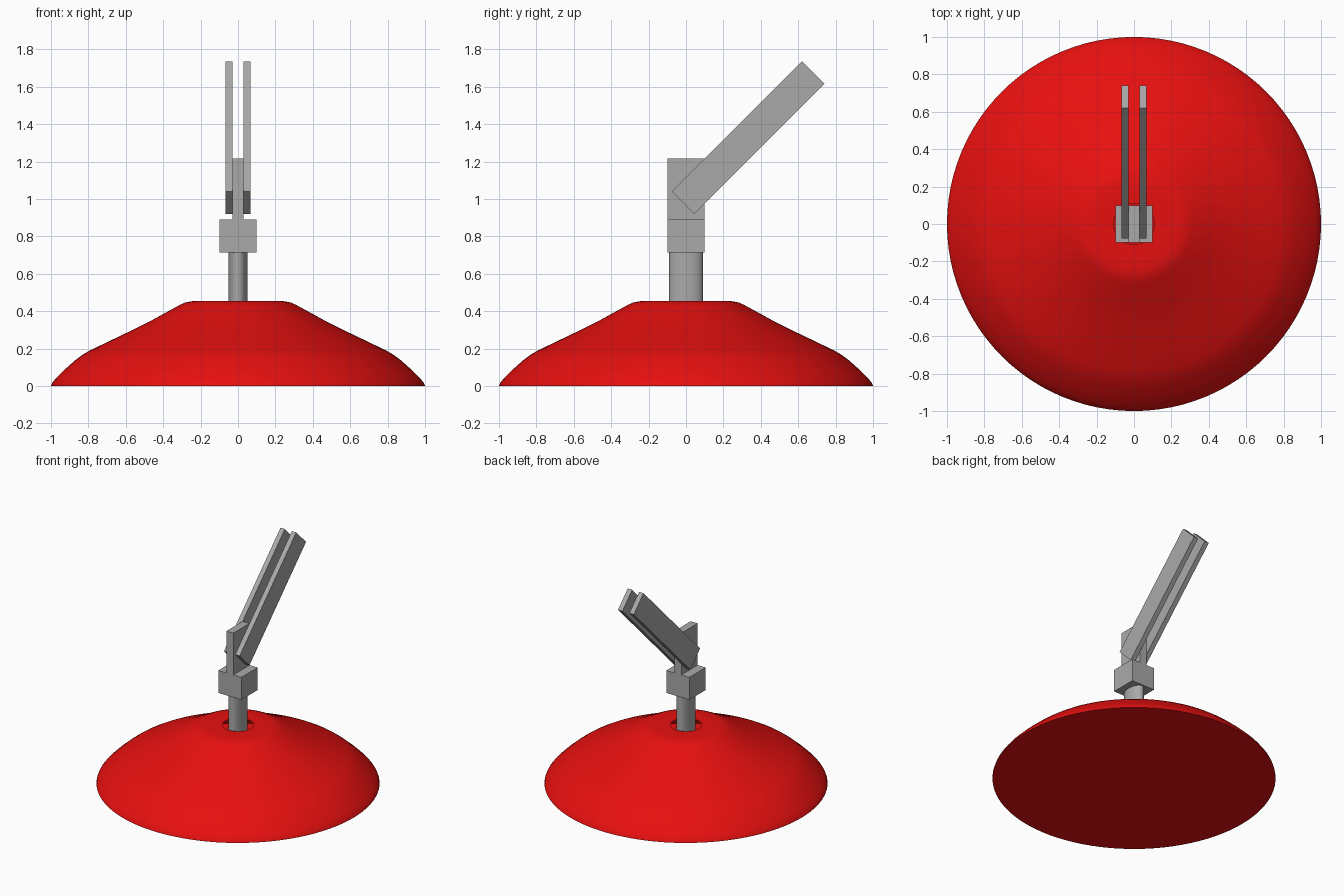
import bpy, bmesh, math
from mathutils import Matrix, Vector

if "Cube" in bpy.data.objects:
    bpy.data.objects.remove(bpy.data.objects["Cube"])


def material(name, color):
    m = bpy.data.materials.new(name)
    m.diffuse_color = (*color, 1)
    m.use_nodes = True
    m.node_tree.nodes["Principled BSDF"].inputs["Base Color"].default_value = m.diffuse_color
    return m


RED = material("red", (0.80, 0.005, 0.005))
GREY = material("grey", (0.40, 0.40, 0.40))


def finish(name, bm, mat, smooth=False):
    bmesh.ops.recalc_face_normals(bm, faces=bm.faces)
    me = bpy.data.meshes.new(name)
    bm.to_mesh(me)
    bm.free()
    me.materials.append(mat)
    ob = bpy.data.objects.new(name, me)
    bpy.context.collection.objects.link(ob)
    if smooth:
        bpy.ops.object.select_all(action='DESELECT')
        ob.select_set(True)
        bpy.context.view_layer.objects.active = ob
        bpy.ops.object.shade_smooth_by_angle(angle=math.radians(50))
    return ob


def box(name, center, size, tilt=0):
    bm = bmesh.new()
    bmesh.ops.create_cube(bm, size=1)
    mat = (Matrix.Translation(center) @ Matrix.Rotation(tilt, 4, 'X')
           @ Matrix.Diagonal((*size, 1)))
    bmesh.ops.transform(bm, matrix=mat, verts=bm.verts)
    return finish(name, bm, GREY)


# Hollow dome base with an opening on top and a flat closed underside
SEGMENTS = 96
profile = [(1.0, 0.0), (0.995, 0.014), (0.975, 0.04), (0.93, 0.085), (0.87, 0.138),
           (0.83, 0.168), (0.79, 0.191), (0.70, 0.234), (0.60, 0.282), (0.50, 0.331),
           (0.45, 0.357), (0.40, 0.385), (0.35, 0.412), (0.31, 0.434), (0.28, 0.447),
           (0.24, 0.454), (0.18, 0.455), (0.11, 0.455)]
bm = bmesh.new()
rings = []
for r, z in profile:
    rings.append([bm.verts.new((r * math.cos(2 * math.pi * i / SEGMENTS),
                                r * math.sin(2 * math.pi * i / SEGMENTS), z))
                  for i in range(SEGMENTS)])
for a, b in zip(rings, rings[1:]):
    for i in range(SEGMENTS):
        j = (i + 1) % SEGMENTS
        bm.faces.new((a[i], a[j], b[j], b[i]))
bm.faces.new(rings[0][::-1])
finish("dome_base", bm, RED, True)

# Oval stem rising through the opening
bm = bmesh.new()
bmesh.ops.create_cone(bm, cap_ends=True, segments=48, radius1=1, radius2=1, depth=1)
bmesh.ops.transform(bm, verts=bm.verts, matrix=Matrix.Translation((0, 0, 0.465))
                    @ Matrix.Diagonal((0.05, 0.09, 0.50, 1)))
finish("stem", bm, GREY, True)

# Block and upright tongue
box("neck_block", (0, 0, 0.802), (0.20, 0.20, 0.175))
box("hinge_tongue", (0, 0, 1.05), (0.06, 0.20, 0.33))

# Pair of tilted arms on both sides of the tongue
for side, label in ((-1, "left"), (1, "right")):
    box(label + "_arm", (side * 0.049, 0.332, 1.327), (0.038, 0.985, 0.17), math.radians(45))
